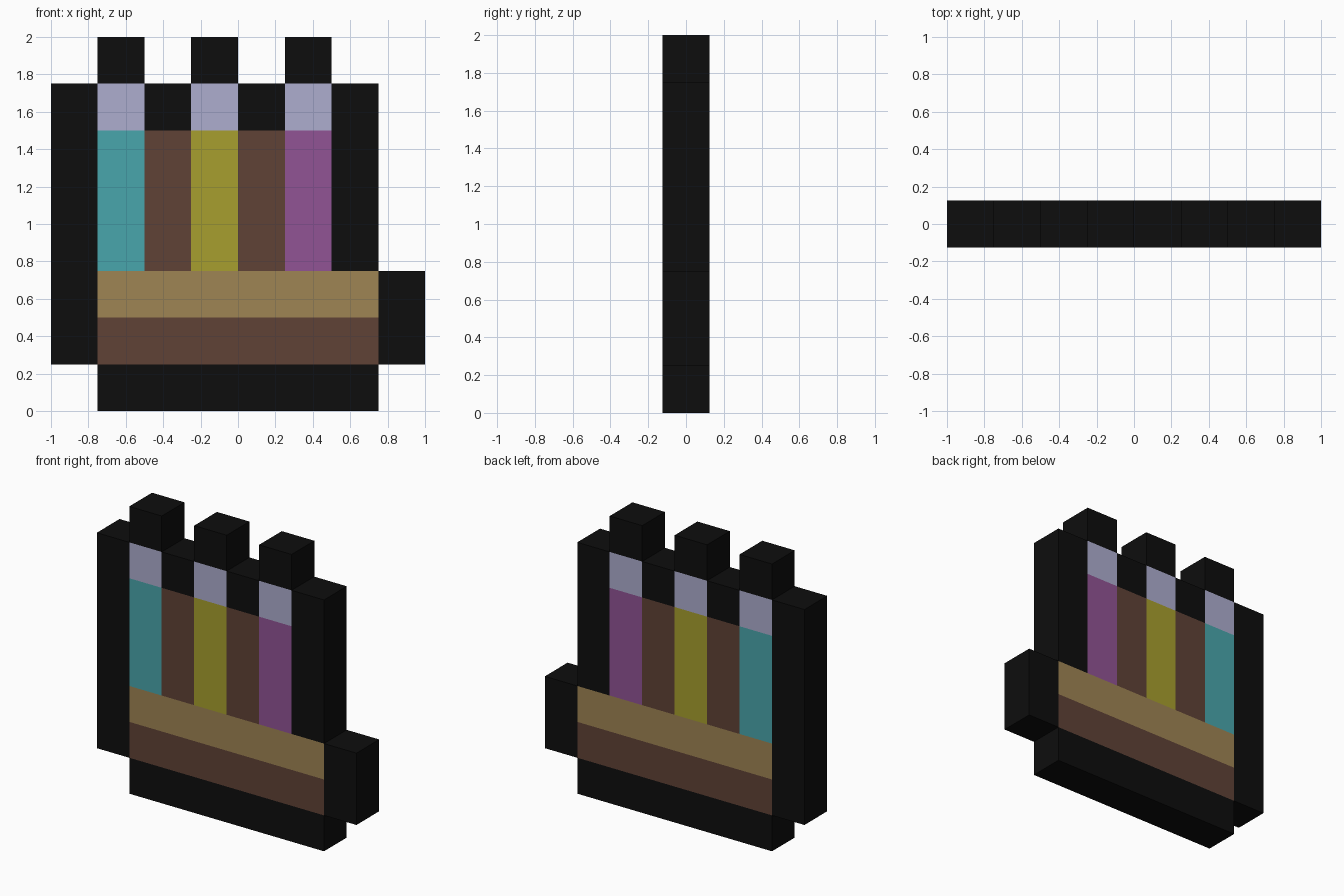
import bpy, bmesh

if "Cube" in bpy.data.objects:
    bpy.data.objects.remove(bpy.data.objects["Cube"])

CELL = 0.25    # the model sits on an 8 x 8 grid of square cells
DEPTH = 0.25


def material(name, rgb):
    """Flat material from 0-255 sRGB values."""
    lin = [((c / 255 + 0.055) / 1.055) ** 2.4 if c > 10 else c / 255 / 12.92 for c in rgb]
    mat = bpy.data.materials.new(name)
    mat.diffuse_color = (*lin, 1.0)
    mat.use_nodes = True
    mat.node_tree.nodes["Principled BSDF"].inputs["Base Color"].default_value = mat.diffuse_color
    return mat


black = material("black", (13, 13, 13))
brown = material("brown", (96, 66, 54))
tan = material("tan", (159, 133, 84))
teal = material("teal", (73, 166, 172))
yellow = material("yellow", (167, 159, 46))
purple = material("purple", (145, 84, 149))
lavender = material("lavender", (174, 174, 207))


def block(name, col, row, width, height, mat):
    """Full-depth block; column 0 is the left edge, row 0 the ground."""
    bm = bmesh.new()
    bmesh.ops.create_cube(bm, size=1.0)
    for v in bm.verts:
        v.co.x = -1 + CELL * (col + width * (v.co.x + 0.5))
        v.co.y *= DEPTH
        v.co.z = CELL * (row + height * (v.co.z + 0.5))
    mesh = bpy.data.meshes.new(name)
    bm.to_mesh(mesh)
    bm.free()
    mesh.materials.append(mat)
    bpy.context.collection.objects.link(bpy.data.objects.new(name, mesh))


# dark outline
block("bottom_outline", 1, 0, 6, 1, black)
block("left_outline", 0, 1, 1, 6, black)
block("right_outline", 6, 3, 1, 4, black)
block("base_end_outline", 7, 1, 1, 2, black)

# layered base
block("base_lower", 1, 1, 6, 1, brown)
block("base_upper", 1, 2, 6, 1, tan)

# coloured bars with pale tips and dark caps
for col, label, mat in ((1, "teal", teal), (3, "yellow", yellow), (5, "purple", purple)):
    block(label + "_bar", col, 3, 1, 3, mat)
    block(label + "_tip", col, 6, 1, 1, lavender)
    block(label + "_cap", col, 7, 1, 1, black)

# brown gaps between the bars
for i, col in enumerate((2, 4), 1):
    block(f"gap_{i}", col, 3, 1, 3, brown)
    block(f"gap_{i}_top", col, 6, 1, 1, black)
